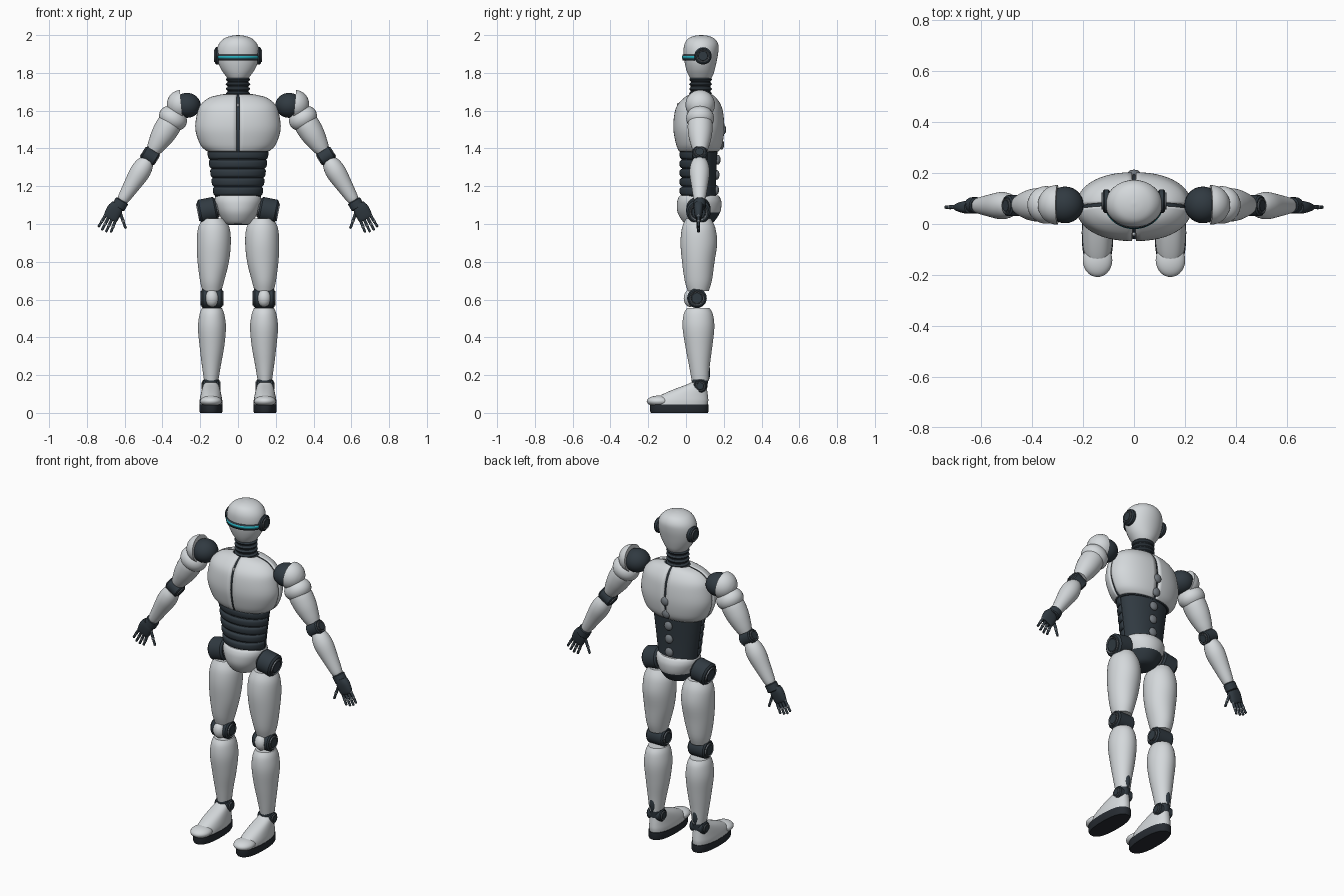
import bpy
import bmesh
from math import sin, cos, pi, atan2, copysign
from mathutils import Matrix, Vector

if "Cube" in bpy.data.objects:
    bpy.data.objects.remove(bpy.data.objects["Cube"])


def material(name, rgb):
    m = bpy.data.materials.new(name)
    m.use_nodes = True
    color = (*rgb, 1)
    m.diffuse_color = color
    m.node_tree.nodes["Principled BSDF"].inputs["Base Color"].default_value = color
    return m


SHELL = material("pale shell", (.66, .69, .71))
DARK = material("dark slate", (.03, .042, .053))
GREY = material("mid grey", (.17, .19, .21))
SOLE = material("sole rubber", (.02, .025, .032))
GLOW = material("teal glow", (.02, .42, .5))


def finish(name, bm, mat, frame):
    mesh = bpy.data.meshes.new(name)
    bm.to_mesh(mesh)
    bm.free()
    mesh.materials.append(mat)
    mesh.shade_smooth()
    mesh.set_sharp_from_angle(angle=.7)
    ob = bpy.data.objects.new(name, mesh)
    ob.matrix_world = frame or Matrix()
    bpy.context.collection.objects.link(ob)
    return ob


def smooth_rows(rows, steps):
    """Interpolate a few profile rows with a Catmull-Rom spline."""
    pts = [Vector(r) for r in rows]
    pts = [pts[0]] + pts + [pts[-1]]
    out = []
    for a, b, c, d in zip(pts, pts[1:], pts[2:], pts[3:]):
        for k in range(steps):
            t = k / steps
            out.append((2 * b + (c - a) * t + (2 * a - 5 * b + 4 * c - d) * t * t
                        + (3 * b - a - 3 * c + d) * t ** 3) / 2)
    return out + [pts[-1]]


def loft(name, mat, rows, frame=None, arc=None, gap=0, power=2, steps=4, n=40, thick=.012):
    """Rows are (height, centre x, centre y, radius x, radius y); arc makes an open panel."""
    bm = bmesh.new()
    rings = []
    for z, cx, cy, rx, ry in smooth_rows(rows, steps):
        if arc:
            trim = [gap / (ry if abs(sin(a)) < .5 else rx) for a in arc]
            a0, a1 = arc[0] + trim[0], arc[1] - trim[1]
            angles = [a0 + (a1 - a0) * j / n for j in range(n + 1)]
        else:
            angles = [2 * pi * j / n for j in range(n)]
        ring = []
        for a in angles:
            u, v = (copysign(abs(w) ** (2 / power), w) for w in (cos(a), sin(a)))
            ring.append(bm.verts.new((cx + rx * u, cy + ry * v, z)))
        rings.append(ring)
    for lo, hi in zip(rings, rings[1:]):
        for j in range(n):
            k = (j + 1) % len(lo)
            bm.faces.new((lo[j], lo[k], hi[k], hi[j]))
    if not arc:
        bm.faces.new(rings[0][::-1])
        bm.faces.new(rings[-1])
    ob = finish(name, bm, mat, frame)
    if arc:
        mod = ob.modifiers.new("thickness", "SOLIDIFY")
        mod.thickness = thick
        mod.offset = -1
    return ob


def ball(name, mat, loc, radii, frame=None):
    bm = bmesh.new()
    bmesh.ops.create_uvsphere(bm, u_segments=28, v_segments=16, radius=1)
    bmesh.ops.transform(bm, matrix=Matrix.LocRotScale(Vector(loc), None, Vector(radii)), verts=bm.verts)
    return finish(name, bm, mat, frame)


def along(p, q):
    """Frame at p whose local z points to q, both in one xz plane."""
    d = Vector(q) - Vector(p)
    return Matrix.Translation(p) @ Matrix.Rotation(atan2(d.x, d.z), 4, 'Y')


def tube(name, mat, p, q, rx, ry, bevel=.15):
    h = (Vector(q) - Vector(p)).length
    b = min(rx, ry) * bevel
    return loft(name, mat, [(0, 0, 0, rx - b, ry - b), (b, 0, 0, rx, ry),
                            (h - b, 0, 0, rx, ry), (h, 0, 0, rx - b, ry - b)], along(p, q), steps=1, n=28)


def joint(name, loc, axis, r, half):
    """Dark hinge drum with a raised grey ring on each end."""
    c, a = Vector(loc), Vector(axis).normalized()
    tube(name, DARK, c - a * half, c + a * half, r, r)
    for end, sign in (("inner", -1), ("outer", 1)):
        e = c + a * half * sign
        tube(f"{name}_{end}_ring", GREY, e, e + a * sign * .003, r * .72, r * .72)
        tube(f"{name}_{end}_plate", DARK, e, e + a * sign * .005, r * .62, r * .62)


# Head, visor and neck
loft("head", SHELL, [(1.765, 0, .078, .05, .052), (1.79, 0, .078, .07, .066), (1.82, 0, .077, .09, .076),
                     (1.86, 0, .077, .106, .085), (1.91, 0, .079, .112, .092), (1.95, 0, .081, .103, .09),
                     (1.98, 0, .081, .077, .072), (1.995, 0, .081, .04, .04), (2, 0, .081, .004, .004)])
FACE = (pi * 1.13, pi * 1.87)
loft("visor_band", DARK, [(z, 0, .085, .116, .103) for z in (1.866, 1.898)], arc=FACE, steps=1, thick=.02)
loft("visor_light", GLOW, [(z, 0, .085, .118, .105) for z in (1.876, 1.89)], arc=FACE, steps=1, thick=.01)
loft("neck", DARK, [(1.66, 0, .077, .056, .053), (1.79, 0, .077, .054, .051)], steps=1)
for i in range(4):
    z = 1.69 + .025 * i
    loft(f"neck_ring_{i + 1}", DARK, [(z - .01, 0, .077, .055, .052), (z, 0, .077, .065, .06),
                                      (z + .01, 0, .077, .055, .052)])

# Chest: dark core under four shell panels
chest = [(1.385, 0, .068, .165, .105), (1.42, 0, .07, .2, .122), (1.5, 0, .068, .226, .135),
         (1.58, 0, .068, .218, .13), (1.63, 0, .07, .2, .115), (1.67, 0, .075, .15, .083),
         (1.688, 0, .078, .075, .055)]
loft("chest_core", DARK, [(z - .004, x, y, rx * .95, ry * .94) for z, x, y, rx, ry in chest], power=2.2)
for i, part in enumerate(("back_left", "back_right", "front_right", "front_left")):
    loft(f"chest_{part}", SHELL, chest, arc=(i * pi / 2, (i + 1) * pi / 2), gap=.005, power=2.2, n=16)
ball("chest_stud", SHELL, (0, -.04, 1.63), (.006, .008, .012))

# Abdomen with front ribs, and spine studs
loft("abdomen", DARK, [(1.13, 0, .07, .12, .088), (1.25, 0, .07, .135, .09), (1.4, 0, .07, .155, .097)])
for i in range(5):
    z, r = 1.15 + .048 * i, .127 + .007 * i
    loft(f"abdomen_rib_{i + 1}", DARK, [(z, 0, .068, r - .006, .088), (z + .01, 0, .068, r + .003, .1),
                                        (z + .036, 0, .068, r + .006, .102), (z + .046, 0, .068, r, .09)],
         arc=(pi, 2 * pi))
for i, y in enumerate((.16, .162, .168, .187, .198)):
    ball(f"spine_stud_{i + 1}", GREY, (0, y, 1.18 + .08 * i), (.025, .015, .026))

# Pelvis: pale, with a dark underside and lower back
pelvis = loft("pelvis", SHELL, [(.995, 0, .066, .055, .05), (1.01, 0, .066, .075, .08), (1.06, 0, .068, .105, .112),
                                (1.11, 0, .07, .123, .118), (1.14, 0, .07, .122, .11), (1.152, 0, .07, .11, .1)])
pelvis.data.materials.append(DARK)
for f in pelvis.data.polygons:
    if f.normal.z < -.9 or (f.center.y > .08 and f.center.z < 1.055):
        f.material_index = 1

for s, side in ((1, "left"), (-1, "right")):
    def nm(part):
        return f"{side}_{part}"

    def P(x, y, z):
        return Vector((s * x, y, z))

    def limb(part, mat, rows, **kw):
        return loft(nm(part), mat, [(z, s * x, y, rx, ry) for z, x, y, rx, ry in rows], **kw)

    joint(nm("ear"), P(.108, .09, 1.89), (s, 0, 0), .046, .014)

    # Leg
    joint(nm("hip"), P(.16, .066, 1.072), (s, 0, -.2), .065, .048)
    limb("thigh", SHELL, [(.645, .138, .065, .05, .055), (.7, .137, .065, .064, .072), (.8, .131, .065, .083, .086),
                          (.9, .128, .068, .09, .097), (.98, .128, .067, .083, .088), (1.03, .13, .066, .055, .065)])
    joint(nm("knee"), P(.138, .058, .607), (s, 0, 0), .052, .055)
    ball(nm("kneecap"), SHELL, P(.138, .022, .607), (.036, .034, .046))
    limb("shin", SHELL, [(.172, .142, .075, .038, .045), (.25, .141, .071, .05, .055), (.35, .138, .068, .065, .071),
                         (.45, .138, .066, .074, .084), (.52, .138, .065, .066, .078), (.555, .138, .065, .053, .06)])
    ball(nm("heel_tendon"), DARK, P(.142, .112, .215), (.018, .016, .05))
    limb("ankle_cuff", DARK, [(.13, .142, .072, .034, .04), (.178, .142, .074, .04, .044)], steps=1)
    joint(nm("ankle"), P(.142, .075, .142), (s, 0, 0), .035, .045)
    limb("foot", SHELL, [(.04, .143, -.035, .06, .15), (.065, .143, -.027, .06, .145), (.09, .143, -.012, .056, .128),
                         (.12, .143, .018, .049, .094), (.15, .143, .056, .039, .052), (.16, .143, .064, .03, .04)],
         power=2.2)
    ball(nm("toe_cap"), SHELL, P(.143, -.142, .062), (.058, .066, .03))
    limb("sole", SOLE, [(0, .143, -.035, .057, .15), (.01, .143, -.035, .062, .155), (.045, .143, -.035, .062, .155)],
         power=2.4, steps=1)

    # Shoulder and upper arm
    top, elbow, wrist = P(.3, .075, 1.632), P(.466, .072, 1.36), P(.615, .075, 1.12)
    ball(nm("shoulder_ball"), DARK, P(.27, .075, 1.628), (.072, .072, .066))
    dome = [(.077 * sin(a), 0, 0, .078 * cos(a), .078 * cos(a)) for a in (0, .3, .6, .9, 1.2, 1.4, 1.55)]
    loft(nm("shoulder_dome"), SHELL, dome, along(top, top + P(1, 0, -.1)))
    arm = along(top, elbow)
    ball(nm("deltoid"), SHELL, (0, 0, .085), (.078, .074, .062), arm)
    loft(nm("upper_arm"), SHELL, [(z, 0, 0, r, r) for z, r in
                                  ((.09, .06), (.13, .066), (.19, .062), (.25, .049), (.285, .038))], arm)

    # Elbow and forearm
    joint(nm("elbow"), elbow, P(.85, 0, .53), .041, .04)
    loft(nm("forearm"), SHELL, [(z, 0, 0, r, r) for z, r in
                                ((.025, .036), (.06, .049), (.11, .053), (.19, .043), (.265, .032), (.28, .026))],
         along(elbow, wrist))

    # Hand with jointed fingers and thumb
    d, u = P(.45, 0, -.89), P(-.89, 0, -.45)
    tube(nm("wrist"), DARK, P(.612, .073, 1.125), P(.636, .068, 1.085), .037, .032)
    palm = P(.676, .066, 1.03)
    loft(nm("palm"), DARK, [(0, 0, 0, .03, .024), (.03, 0, 0, .041, .025), (.075, 0, 0, .04, .018),
                            (.09, 0, 0, .034, .012)], along(palm - d * .085, palm), power=2.5)

    def finger(name, p, q, r):
        mid = p.lerp(q, .5)
        tube(f"{name}_base", DARK, p, mid, r, r)
        tube(f"{name}_tip", DARK, mid, q, r * .85, r * .85, .5)
        for spot, at in (("knuckle", p), ("joint", mid)):
            ball(f"{name}_{spot}", GREY, at, (r * 1.1,) * 3)

    for i, size in enumerate((.066, .076, .078, .07)):
        k = 1.5 - i
        base = palm + u * k * .02
        finger(nm(f"finger_{i + 1}"), base, base + d * size + u * k * .004, .008)
    finger(nm("thumb"), P(.622, .064, 1.055), P(.594, .062, .975), .008)
